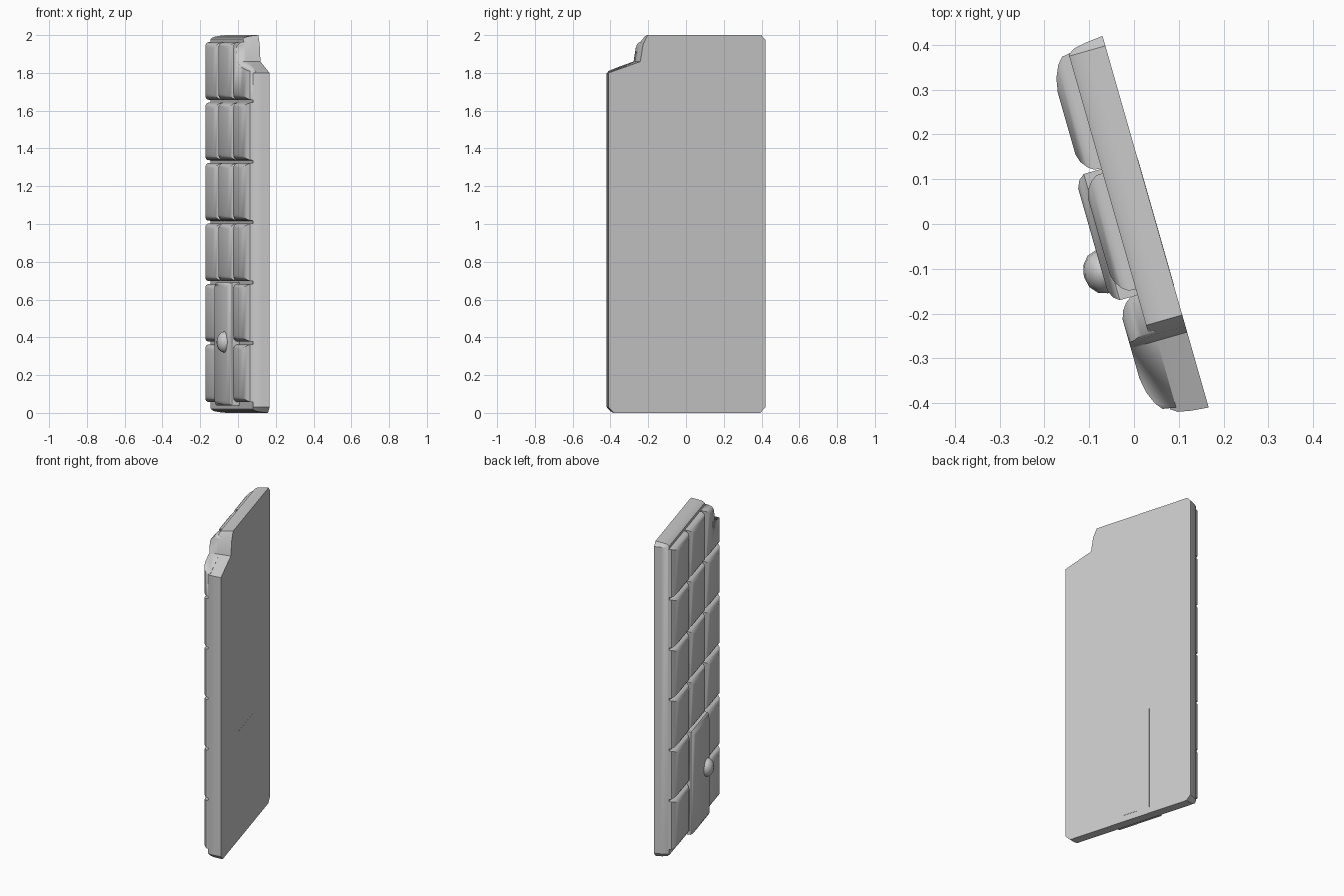
import bpy, bmesh
from mathutils import Vector

if "Cube" in bpy.data.objects:
    bpy.data.objects.remove(bpy.data.objects["Cube"])

ORIGIN = Vector((0.167, -0.41, 0))
ALONG = Vector((-0.275, 0.962, 0))      # across the bar's width
OUT = Vector((-0.962, -0.275, 0))       # out of the segmented face


def place(u, w, z):
    return ORIGIN + ALONG * u + OUT * w + Vector((0, 0, z))


def loft(name, rings, angle=0.6):
    """Solid skinned through rings of (u, w, z) points."""
    bm = bmesh.new()
    loops = [[bm.verts.new(place(*p)) for p in r] for r in rings]
    n = len(loops[0])
    for a, b in zip(loops, loops[1:]):
        for i in range(n):
            bm.faces.new((a[i], a[(i + 1) % n], b[(i + 1) % n], b[i]))
    bm.faces.new(loops[0][::-1])
    bm.faces.new(loops[-1])
    bmesh.ops.recalc_face_normals(bm, faces=bm.faces[:])
    me = bpy.data.meshes.new(name)
    bm.to_mesh(me)
    bm.free()
    ob = bpy.data.objects.new(name, me)
    bpy.context.collection.objects.link(ob)
    bpy.ops.object.select_all(action='DESELECT')
    ob.select_set(True)
    bpy.context.view_layer.objects.active = ob
    bpy.ops.object.shade_smooth_by_angle(angle=angle)
    return ob


def rect(u0, u1, z0, z1, w):
    return [(u0, w, z0), (u1, w, z0), (u1, w, z1), (u0, w, z1)]


# Backing slab with broken top corner
outline = [(0, .03), (.03, 0), (.835, 0), (.863, .03), (.863, 1.975), (.84, 2),
           (.215, 2), (.19, 1.95), (.175, 1.86), (0, 1.80)]
rings = []
for w, i in ((0, 0), (.04, .004), (.07, .01), (.084, .02)):
    rings.append([(min(max(u, i), .863 - i), w, min(max(z, i), 2 - i)) for u, z in outline])
loft("slab", rings)

# Cutter shaped like the broken corner
bite = [(-.1, 1.765), (.175, 1.86), (.19, 1.95), (.215, 2.0), (.215, 2.2), (-.1, 2.2)]
cutter = loft("bite_cutter", [[(u, w, z) for u, z in bite] for w in (-.1, .4)])
cutter.hide_render = True

# Raised segments, three columns by six rows
COLUMNS = [(.02, .288), (.297, .57), (.578, .848)]
LAYERS = ((.07, 0), (.10, .003), (.113, .012), (.125, .028), (.131, .047))
for c, (u0, u1) in enumerate(COLUMNS):
    left = 1.8 if c == 0 else 1
    right = 1.7 if c == 2 else 1
    for r in range(6):
        if c == 1 and r < 2:
            continue            # the door stands here
        zc = .21 + .32 * r
        rings = [rect(u0 + i * left, u1 - i * right,
                      zc - .154 + i * .75, zc + .154 - i * .75, w) for w, i in LAYERS]
        ob = loft(f"segment_{c + 1}_{r + 1}", rings)
        if c == 0 and r == 5:
            mod = ob.modifiers.new("bite", 'BOOLEAN')
            mod.object = cutter
            mod.solver = 'EXACT'
            bpy.ops.object.modifier_apply(modifier=mod.name)
bpy.data.objects.remove(cutter)

# Door panel passing through the slab
loft("door", [rect(.285 + i, .578 - i, .04 + i, .69 - i, w)
              for w, i in ((-.0006, 0), (.125, 0), (.138, .01), (.146, .028))])

# Door knob
bpy.ops.mesh.primitive_uv_sphere_add(segments=12, ring_count=8, radius=1,
                                     location=place(.357, .146, .375))
knob = bpy.context.object
knob.name = "door_knob"
knob.scale = (.042, .05, .056)
knob.rotation_euler = (0, 0, .278)
bpy.ops.object.shade_smooth_by_angle(angle=0.8)
